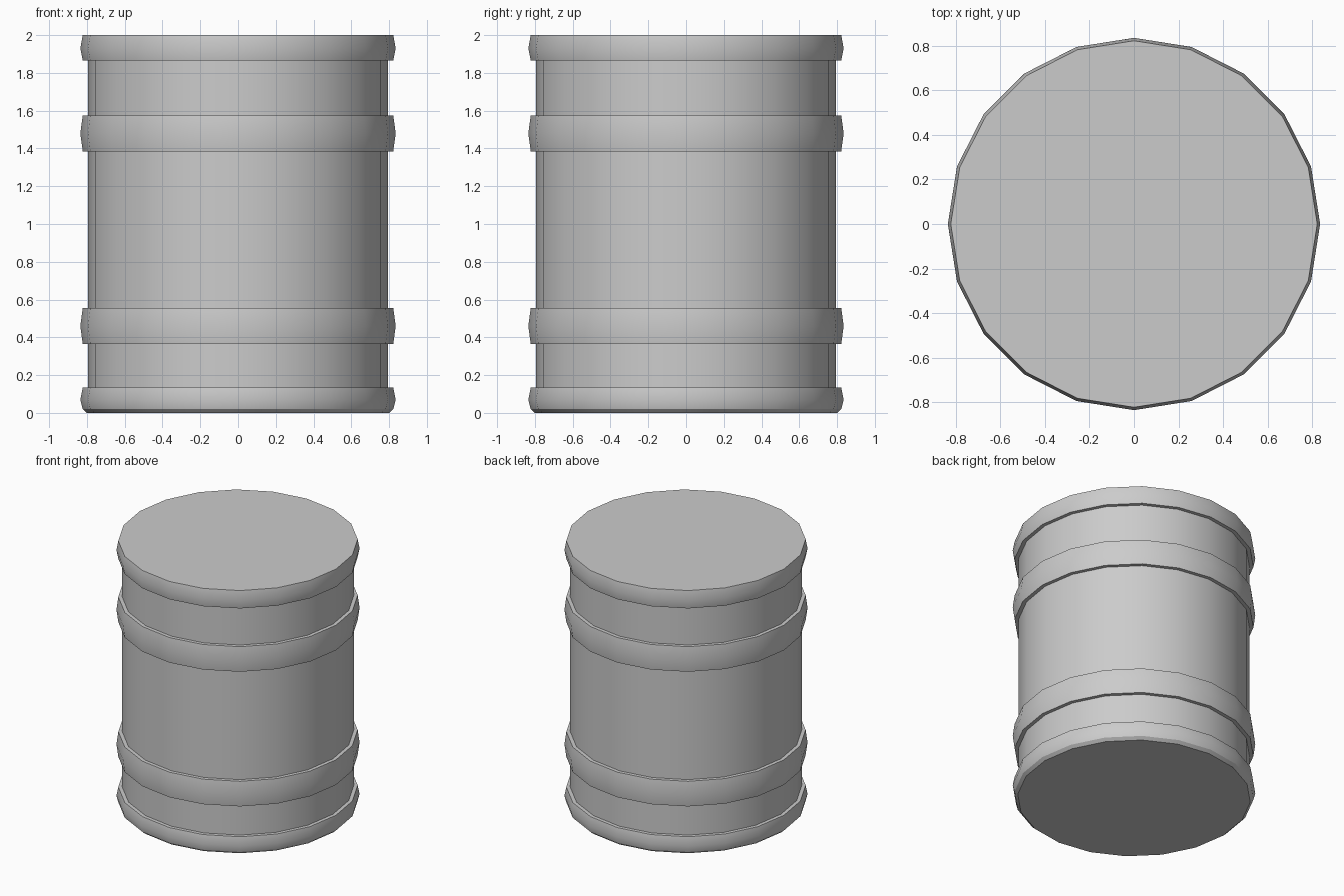
import bpy, bmesh, math

SIDES = 20

cube = bpy.data.objects.get("Cube")
if cube:
    bpy.data.objects.remove(cube, do_unlink=True)

grey = bpy.data.materials.new("barrel grey")
grey.use_nodes = True
colour = (0.6, 0.6, 0.6, 1)
grey.diffuse_color = colour
grey.node_tree.nodes["Principled BSDF"].inputs["Base Color"].default_value = colour


def lathe(name, profile, hollow=False):
    """Spin an (r, z) profile, either capped at both ends or closed into a hoop."""
    bm = bmesh.new()
    rings = []
    for r, z in profile:
        angles = [math.tau * i / SIDES for i in range(SIDES)]
        rings.append([bm.verts.new((r * math.cos(a), r * math.sin(a), z)) for a in angles])
    pairs = list(zip(rings, rings[1:]))
    if hollow:
        pairs.append((rings[-1], rings[0]))
    else:
        bm.faces.new(rings[0][::-1])
        bm.faces.new(rings[-1])
    for low, high in pairs:
        for i in range(SIDES):
            j = (i + 1) % SIDES
            bm.faces.new((low[i], low[j], high[j], high[i]))
    bmesh.ops.recalc_face_normals(bm, faces=bm.faces)
    mesh = bpy.data.meshes.new(name)
    bm.to_mesh(mesh)
    bm.free()
    mesh.materials.append(grey)
    obj = bpy.data.objects.new(name, mesh)
    bpy.context.collection.objects.link(obj)
    bpy.ops.object.select_all(action='DESELECT')
    obj.select_set(True)
    bpy.context.view_layer.objects.active = obj
    bpy.ops.object.shade_smooth_by_angle(angle=math.radians(30))


# Straight drum wall
lathe("barrel_body", [(0.795, 0.01), (0.795, 1.99)])

# Solid end rims, the lower one chamfered underneath
lathe("bottom_rim", [(0.8, 0), (0.822, 0.02), (0.835, 0.07), (0.822, 0.135)])
lathe("top_rim", [(0.822, 1.865), (0.835, 1.93), (0.822, 2)])

# Raised hoops around the wall
for name, low, high in (("lower_hoop", 0.365, 0.555), ("upper_hoop", 1.385, 1.575)):
    lathe(name, [(0.78, low), (0.822, low), (0.835, (low + high) / 2),
                 (0.822, high), (0.78, high)], hollow=True)
